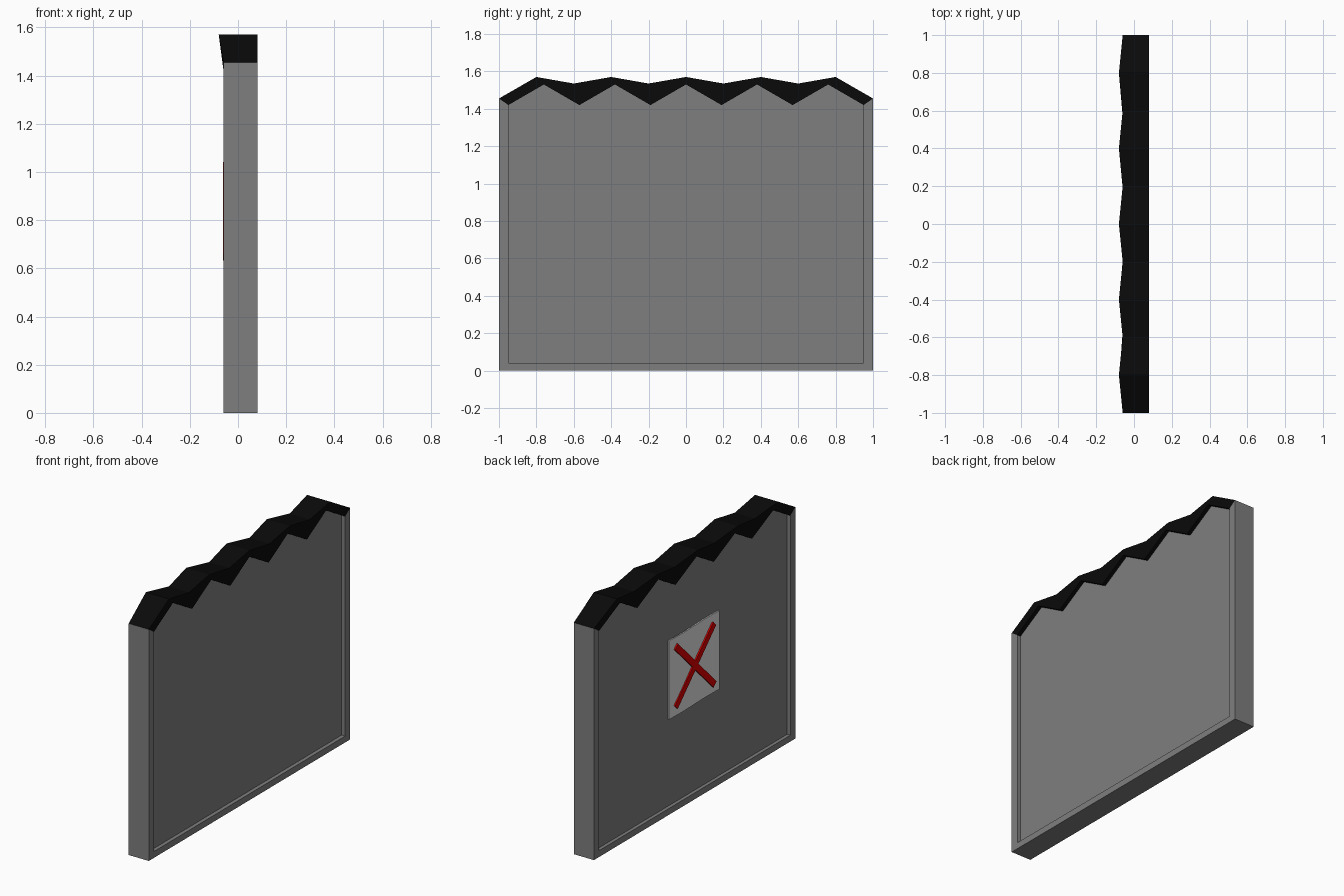
import bpy, bmesh, math

if "Cube" in bpy.data.objects:
    bpy.data.objects.remove(bpy.data.objects["Cube"])


def material(name, rgb):
    m = bpy.data.materials.new(name)
    m.diffuse_color = (*rgb, 1)
    m.use_nodes = True
    m.node_tree.nodes["Principled BSDF"].inputs["Base Color"].default_value = m.diffuse_color
    return m


GREY = material("concrete grey", (0.21, 0.21, 0.21))
BLACK = material("coping black", (0.003, 0.003, 0.003))
WHITE = material("sign white", (0.75, 0.75, 0.75))
RED = material("cross red", (0.7, 0.0, 0.0))


def finish(name, bm, mats):
    bmesh.ops.recalc_face_normals(bm, faces=bm.faces[:])
    me = bpy.data.meshes.new(name)
    bm.to_mesh(me)
    bm.free()
    for m in mats:
        me.materials.append(m)
    ob = bpy.data.objects.new(name, me)
    bpy.context.collection.objects.link(ob)
    return ob


# Wall outline: zigzag top (11 points) and two bottom corners
def outline(half, bottom, peak, valley, end):
    pts = []
    for i in range(11):
        z = end if i in (0, 10) else (peak if i % 2 else valley)
        pts.append((half * (i / 5 - 1), z))
    return pts + [(half, bottom), (-half, bottom)]


outer = outline(1.0, 0.0, 1.57, 1.535, 1.455)
inner = outline(0.95, 0.04, 1.53, 1.42, 1.42)

# Wall: rings run from one recessed panel, round the rim, to the other panel
bm = bmesh.new()


def ring(pts, x, peak_x=None):
    return [bm.verts.new((peak_x if peak_x and i < 10 and i % 2 else x, y, z))
            for i, (y, z) in enumerate(pts)]


rings = [ring(inner, -0.038), ring(inner, -0.06, -0.074), ring(outer, -0.06, -0.08),
         ring(outer, 0.08), ring(inner, 0.08), ring(inner, 0.056)]
n = len(outer)
for a, b in zip(rings, rings[1:]):
    for i in range(n):
        j = (i + 1) % n
        f = bm.faces.new((a[i], a[j], b[j], b[i]))
        f.material_index = 1 if i < 10 else 0  # zigzag coping is black
bm.faces.new(rings[0])
bm.faces.new(rings[-1])
finish("wall", bm, [GREY, BLACK])

# Sign plate: thin, slightly wavy sheet on the back panel
SIGN_Y, SIGN_Z = -0.01, 0.837
bm = bmesh.new()
STEPS = 12
prev = None
for k in range(STEPS + 1):
    t = k / STEPS
    y = SIGN_Y - 0.25 + 0.5 * t
    x = -0.046 + 0.003 * math.sin(t * 2 * math.pi)
    cur = [bm.verts.new((x + dx, y, SIGN_Z + dz))
           for dx, dz in ((-0.004, -0.247), (0.004, -0.247), (0.004, 0.247), (-0.004, 0.247))]
    if prev:
        for i in range(4):
            j = (i + 1) % 4
            bm.faces.new((prev[i], prev[j], cur[j], cur[i]))
    else:
        bm.faces.new(cur)
    prev = cur
bm.faces.new(prev)
finish("sign_plate", bm, [WHITE])

# Red diagonal cross bars
for name, s in (("cross_bar_a", 1), ("cross_bar_b", -1)):
    bm = bmesh.new()
    bmesh.ops.create_cube(bm, size=1)
    for v in bm.verts:
        v.co.x *= 0.009
        v.co.y *= 0.54
        v.co.z *= 0.04
    ob = finish(name, bm, [RED])
    ob.location = (-0.056 - 0.001 * s, SIGN_Y, SIGN_Z)
    ob.rotation_euler.x = s * math.radians(45)
